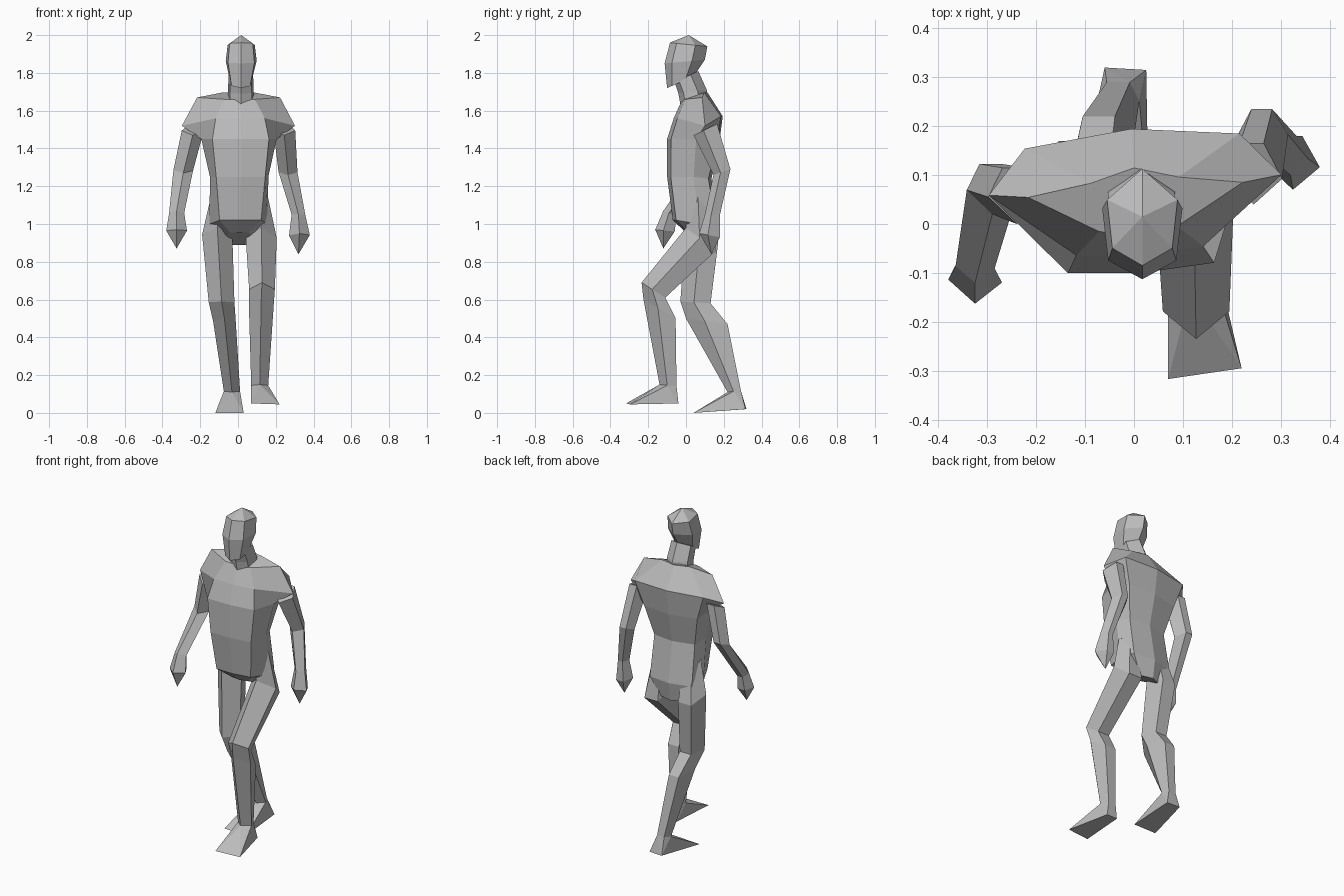
import bpy, bmesh
from mathutils import Vector, Matrix

if "Cube" in bpy.data.objects:
    bpy.data.objects.remove(bpy.data.objects["Cube"], do_unlink=True)

CM = 0.01  # dimensions below are in hundredths of a unit

grey = bpy.data.materials.new("plain grey")
grey.use_nodes = True
colour = (0.5, 0.5, 0.5, 1)
grey.diffuse_color = colour
grey.node_tree.nodes["Principled BSDF"].inputs["Base Color"].default_value = colour

# Cross-sections: (width factor, position from front 0 to back 1)
LEG = [(0, 0), (1, .45), (.55, 1), (-.55, 1), (-1, .45)]
ARM = [(0, 0), (1, .42), (.35, 1), (-.5, 1), (-1, .48)]
SKULL = [(0, 0), (.85, .18), (1, .68), (0, 1), (-1, .68), (-.85, .18)]


def finish(name, bm):
    bmesh.ops.remove_doubles(bm, verts=bm.verts, dist=0.0005)
    bmesh.ops.recalc_face_normals(bm, faces=bm.faces)
    mesh = bpy.data.meshes.new(name)
    bm.to_mesh(mesh)
    bm.free()
    mesh.materials.append(grey)
    obj = bpy.data.objects.new(name, mesh)
    bpy.context.collection.objects.link(obj)
    return obj


def loft(name, rings):
    """Skin a list of equal point rings and close both ends."""
    bm = bmesh.new()
    loops = [[bm.verts.new(Vector(p) * CM) for p in ring] for ring in rings]
    n = len(loops[0])
    for a, b in zip(loops, loops[1:]):
        for i in range(n):
            j = (i + 1) % n
            bm.faces.new((a[i], a[j], b[j], b[i]))
    bm.faces.new(loops[0])
    bm.faces.new(loops[-1])
    return finish(name, bm)


def section(shape, cx, hw, front, back):
    """Tilted ring between a front (y, z) and a back (y, z) point."""
    f, b = Vector(front), Vector(back)
    return [(cx + u * hw, *f.lerp(b, t)) for u, t in shape]


def limb(name, shape, rows):
    return loft(name, [section(shape, *row) for row in rows])


def hull(name, points):
    bm = bmesh.new()
    for p in points:
        bm.verts.new(Vector(p) * CM)
    bmesh.ops.convex_hull(bm, input=bm.verts)
    return finish(name, bm)


def torso_ring(front, side, back):
    """Eight points from (half width, y, z) triples, turned with the stride."""
    (fw, fy, fz), (sw, sy, sz), (bw, by, bz) = front, side, back
    pts = [(0, fy - 1, fz), (fw, fy, fz), (sw, sy, sz), (bw, by, bz),
           (0, by + 2.5, bz), (-bw, by, bz), (-sw, sy, sz), (-fw, fy, fz)]
    turn = Matrix.Rotation(.07, 3, 'Z')
    return [turn @ Vector(p) + Vector((.8, 0, 0)) for p in pts]


# Torso from shoulders to crotch
loft("torso", [
    torso_ring((8, -1, 166), (22, 7, 167), (9, 9, 169.5)),
    torso_ring((13, -5.5, 156), (30, 8, 152), (22, 17, 157)),
    torso_ring((15, -9, 145), (20, 4, 145), (17, 15, 142)),
    torso_ring((13, -9, 125), (15.5, 3, 125), (13, 11, 124)),
    torso_ring((11, -6, 102), (15.5, 6, 100), (13.5, 15, 100)),
    torso_ring((5, 1, 95.5), (8, 7, 93), (7.5, 13.5, 89)),
])

# Neck and head
limb("neck", SKULL, [
    (1.5, 7, (-3, 163.5), (12, 166)),
    (1.5, 6.8, (-4, 169), (11, 171)),
    (1.5, 6.5, (-6, 175), (6.5, 181)),
])
limb("head", SKULL, [
    (1.5, 5.8, (-10, 172), (4, 178)),
    (1.7, 8.2, (-11.3, 185), (10, 187)),
    (1.7, 7.2, (-8.5, 196), (11.3, 194)),
    (1.7, 0, (1.5, 200), (1.5, 200)),
])

# Arms with mitten hands: left swings back, right swings forward
limb("left_arm", ARM, [
    (24.5, 5.8, (4, 147), (16.5, 153)),
    (26.5, 5, (14.5, 126), (23.5, 129)),
    (32, 3.6, (10, 105), (18, 105)),
    (32.5, 5.5, (7, 95), (18, 93)),
    (32, 0, (13.5, 84), (13.5, 84)),
])
limb("right_arm", ARM, [
    (-24, 5.8, (0, 147), (11.5, 152)),
    (-29, 5.2, (2, 127), (12.3, 130)),
    (-32.5, 4, (-12, 107), (-5, 104)),
    (-32.5, 5.5, (-16.3, 97), (-6, 96)),
    (-32.5, 0, (-12, 87), (-12, 87)),
])

# Legs in mid stride: left forward, right trailing
limb("left_leg", LEG, [
    (11, 5, (1, 120), (13, 106)),
    (12.3, 8.2, (0, 98), (16, 86)),
    (12.7, 6.8, (-23.5, 69), (-11, 61)),
    (12.3, 6.5, (-22.5, 60), (-5.5, 50)),
    (11.5, 4.5, (-14, 15), (-5, 14)),
])
limb("right_leg", LEG, [
    (-9.5, 5, (1, 120), (13, 106)),
    (-11, 8, (0, 98), (17, 90)),
    (-8.7, 6.8, (-3, 59), (13, 58)),
    (-7.2, 6, (0, 50), (22, 47)),
    (-3.2, 4.3, (22, 11), (29, 12)),
])

# Wedge feet
hull("left_foot", section(LEG, 11.5, 4.5, (-14, 15), (-5, 14)) + [
    (7, -31.7, 5), (22, -29.5, 4.5), (9, -4, 5), (16, -4, 5)])
hull("right_foot", section(LEG, -3.2, 4.3, (22, 11), (29, 12)) + [
    (-12, 4, 0), (3, 4, 0), (-6, 32, 2), (2.5, 31.5, 2)])
